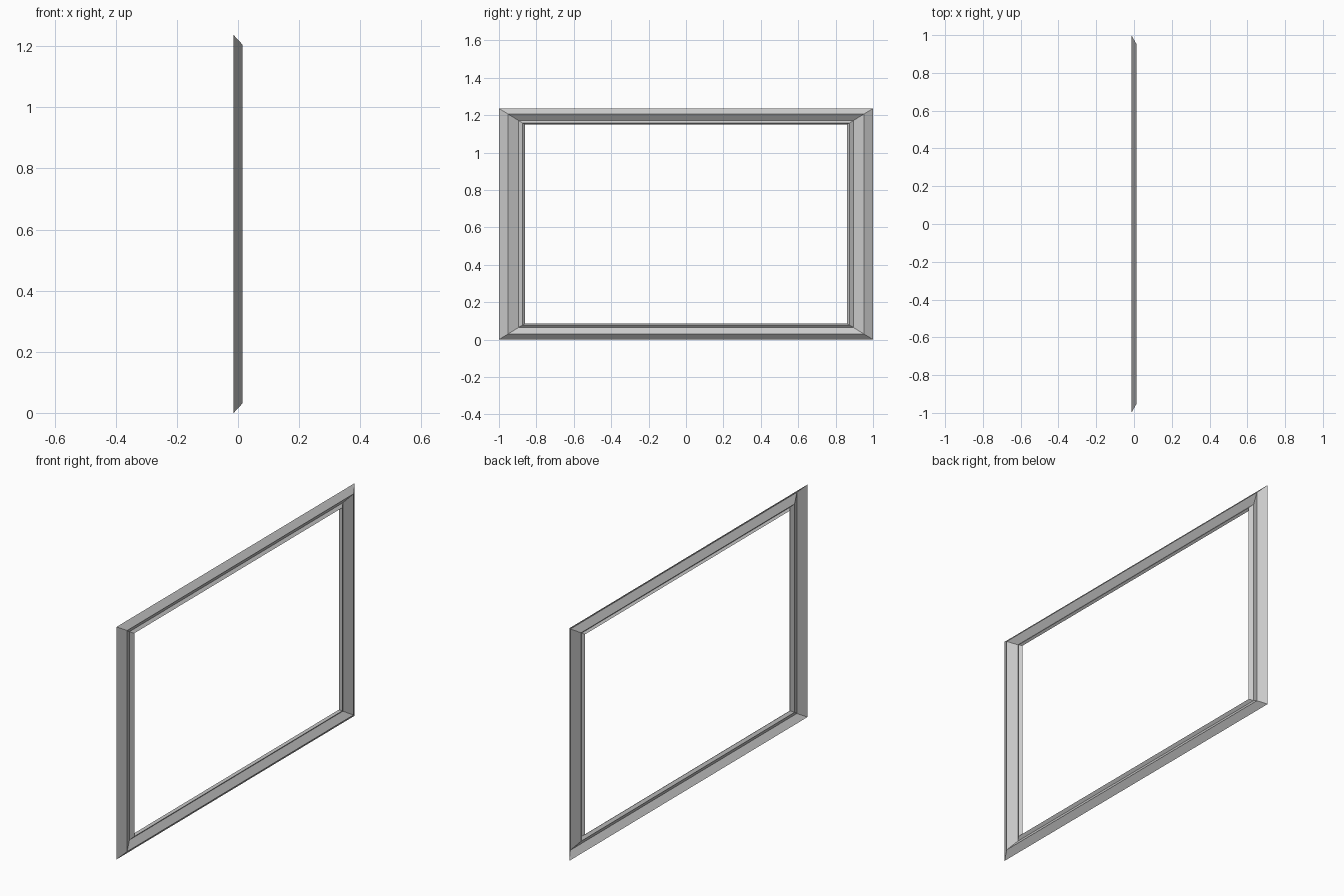
import bpy, bmesh

if "Cube" in bpy.data.objects:
    bpy.data.objects.remove(bpy.data.objects["Cube"])

HALF_W, HALF_H = 1.0, 0.618

# Moulding cross-section from the outer rim inwards: (fraction of half size, x depth)
profile = [
    (1.000, -0.014),   # outer rim
    (0.951, 0.014),    # main ridge
    (0.896, -0.011),   # valley
    (0.874, 0.002),    # small inner bead
    (0.861, -0.010),   # inner lip
]
corners = [(-1, -1), (1, -1), (1, 1), (-1, 1)]

# Sweep the moulding around the rectangle as mitred, open-backed rings
bm = bmesh.new()
rings = [[bm.verts.new((x, sy * s * HALF_W, HALF_H + sz * s * HALF_H))
          for sy, sz in corners] for s, x in profile]
for outer, inner in zip(rings, rings[1:]):
    for i in range(4):
        j = (i + 1) % 4
        bm.faces.new((outer[i], outer[j], inner[j], inner[i]))

mesh = bpy.data.meshes.new("frame_moulding")
bm.to_mesh(mesh)
bm.free()
frame = bpy.data.objects.new("frame_moulding", mesh)
bpy.context.collection.objects.link(frame)
